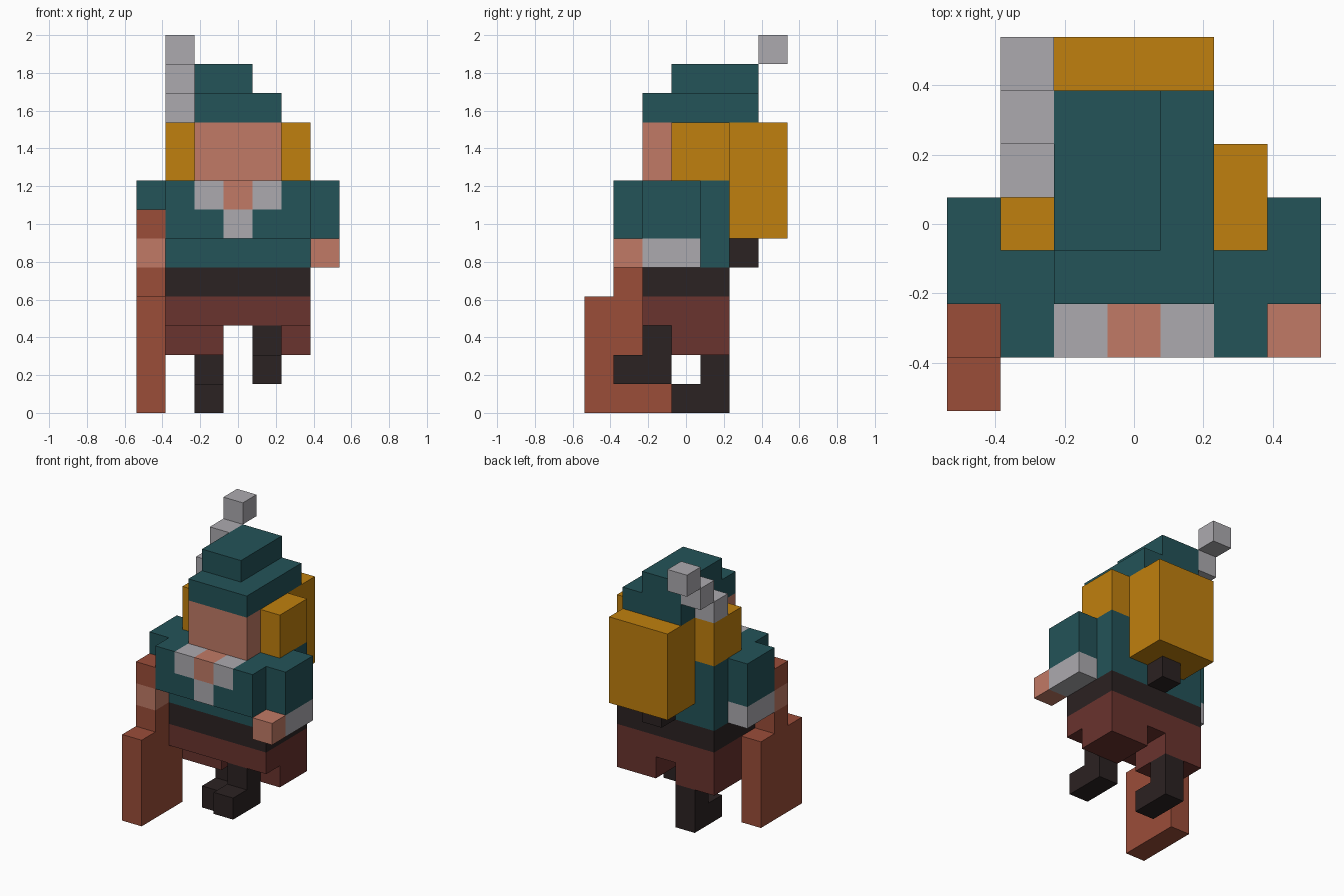
import bpy
import bmesh
from mathutils import Vector

U = 2 / 13  # edge length of one building block

cube = bpy.data.objects.get("Cube")
if cube:
    bpy.data.objects.remove(cube, do_unlink=True)


def material(name, rgb):
    """Flat material from 0-255 sRGB values."""
    lin = [(c / 255 / 12.92) if c < 11 else ((c / 255 + 0.055) / 1.055) ** 2.4 for c in rgb]
    m = bpy.data.materials.new(name)
    m.use_nodes = True
    m.diffuse_color = (*lin, 1)
    bsdf = m.node_tree.nodes["Principled BSDF"]
    bsdf.inputs["Base Color"].default_value = (*lin, 1)
    bsdf.inputs["Roughness"].default_value = 0.9
    return m


TEAL = material("teal cloth", (35, 83, 88))
GOLD = material("golden yellow", (192, 128, 14))
SKIN = material("skin", (193, 122, 102))
GREY = material("light grey", (172, 170, 175))
DARK = material("dark leather", (43, 34, 34))
COAT = material("red brown cloth", (106, 51, 46))
WOOD = material("rust wood", (155, 77, 57))


def extrude(name, mat, outline, a, b, axis="x"):
    """Prism from an outline: (y, z) points along x, or (x, z) points along y."""
    bm = bmesh.new()
    place = (lambda p: (a, p[0], p[1])) if axis == "x" else (lambda p: (p[0], a, p[1]))
    face = bm.faces.new([bm.verts.new(Vector(place(p)) * U) for p in outline])
    ext = bmesh.ops.extrude_face_region(bm, geom=[face])
    move = Vector((b - a, 0, 0) if axis == "x" else (0, b - a, 0)) * U
    bmesh.ops.translate(bm, vec=move,
                        verts=[g for g in ext["geom"] if isinstance(g, bmesh.types.BMVert)])
    bmesh.ops.recalc_face_normals(bm, faces=bm.faces)
    mesh = bpy.data.meshes.new(name)
    bm.to_mesh(mesh)
    bm.free()
    mesh.materials.append(mat)
    obj = bpy.data.objects.new(name, mesh)
    bpy.context.collection.objects.link(obj)
    return obj


def box(name, mat, x, y, z):
    """Block between the given (low, high) pairs, in block units."""
    return extrude(name, mat, [(y[0], z[0]), (y[1], z[0]), (y[1], z[1]), (y[0], z[1])], *x)


# Head and stepped hat
box("head", SKIN, (-1.5, 1.5), (-1.5, 1.5), (8, 10))
box("hat_brim", TEAL, (-1.5, 1.5), (-1.5, 2.5), (10, 11))
box("hat_crown", TEAL, (-1.5, 0.5), (-0.5, 2.5), (11, 12))

# Feather rising diagonally backwards
for i in range(3):
    box(f"feather_{i + 1}", GREY, (-2.5, -1.5), (0.5 + i, 1.5 + i), (10 + i, 11 + i))

# Hair: back mass and its dark tie
box("back_hair", GOLD, (-1.5, 1.5), (1.5, 3.5), (6, 10))
box("hair_tie", DARK, (-0.5, 0.5), (1.5, 2.5), (5, 6))

# Torso, belt and coat skirt
box("torso", TEAL, (-2.5, 2.5), (-1.5, 1.5), (5, 8))
box("belt", DARK, (-2.5, 2.5), (-1.5, 1.5), (4, 5))
box("coat_skirt", COAT, (-2.5, 2.5), (-1.5, 1.5), (3, 4))

# Paired parts
for side, s in (("left", 1), ("right", -1)):
    def span(a, b):
        return tuple(sorted((s * a, s * b)))

    box(f"{side}_hair", GOLD, span(1.5, 2.5), (-0.5, 1.5), (8, 10))
    box(f"{side}_arm", TEAL, span(2.5, 3.5), (-1.5, 0.5), (6, 8))
    box(f"{side}_cuff", GREY, span(2.5, 3.5), (-1.5, 0.5), (5, 6))
    box(f"{side}_hand", SKIN, span(2.5, 3.5), (-2.5, -1.5), (5, 6))
    box(f"{side}_coat_tail", COAT, span(0.5, 2.5), (-0.5, 1.5), (2, 3))
    box(f"{side}_collar", GREY, span(0.5, 1.5), (-2.5, -1.5), (7, 8))
    # L-shaped chest front that wraps round the collar
    chest = [(0.5, 6), (2.5, 6), (2.5, 8), (1.5, 8), (1.5, 7), (0.5, 7)]
    extrude(f"{side}_chest", TEAL, [(s * x, z) for x, z in chest], -2.5, -1.5, "y")

# Open neck and collar point
box("neck", SKIN, (-0.5, 0.5), (-2.5, -1.5), (7, 8))
box("collar_point", GREY, (-0.5, 0.5), (-2.5, -1.5), (6, 7))

# Boots in mid-stride: left lifted forward, right planted behind
extrude("left_boot", DARK, [(-2.5, 1), (-0.5, 1), (-0.5, 3), (-1.5, 3), (-1.5, 2), (-2.5, 2)],
        0.5, 1.5)
extrude("right_boot", DARK, [(-0.5, 0), (1.5, 0), (1.5, 2), (0.5, 2), (0.5, 1), (-0.5, 1)],
        -1.5, -0.5)

# Long wooden tool held in the right hand
box("tool_body", WOOD, (-3.5, -2.5), (-3.5, -0.5), (0, 4))
box("tool_neck", WOOD, (-3.5, -2.5), (-2.5, -1.5), (4, 5))
box("tool_head", WOOD, (-3.5, -2.5), (-2.5, -1.5), (6, 7))
